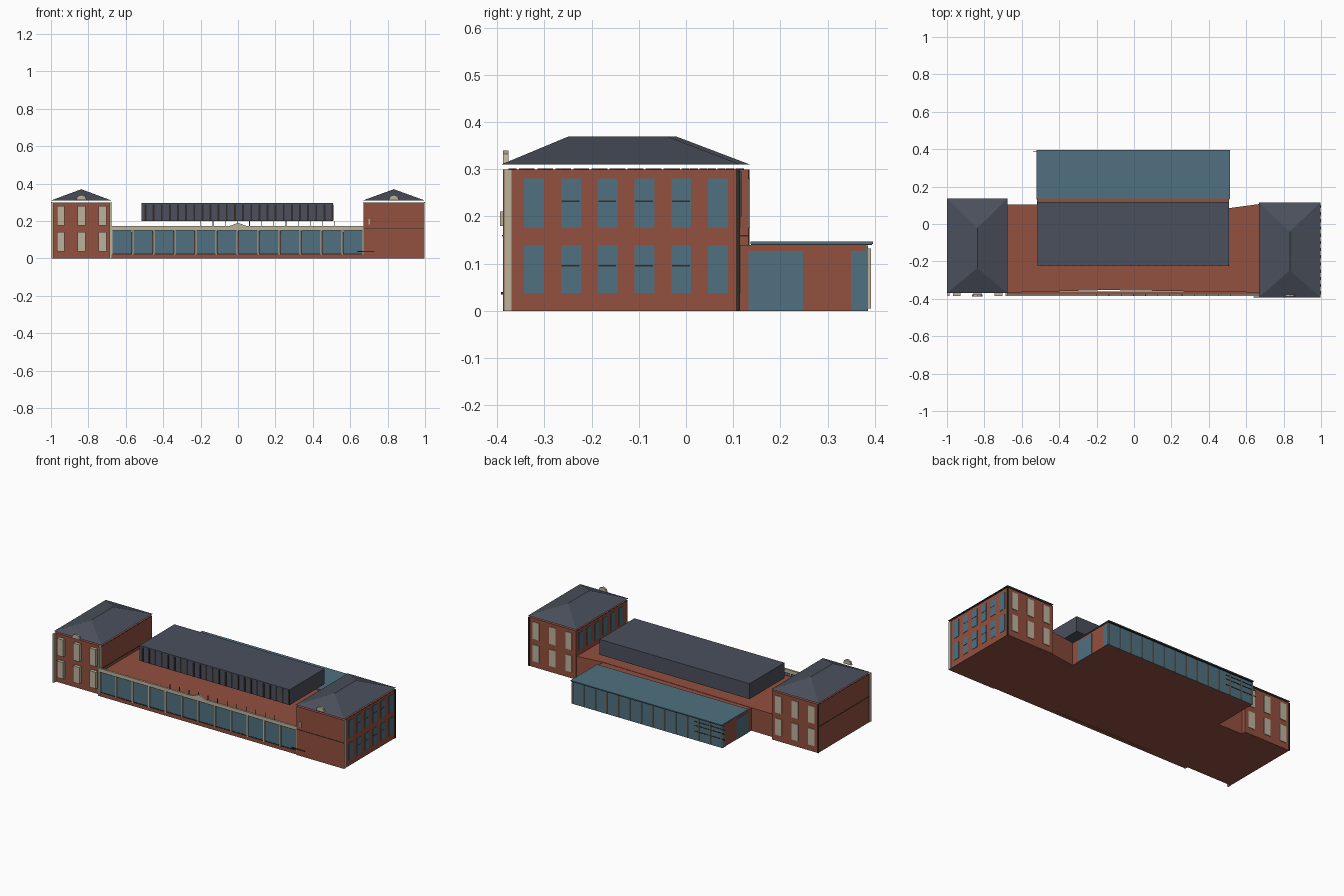
import bpy, bmesh

if "Cube" in bpy.data.objects:
    bpy.data.objects.remove(bpy.data.objects["Cube"])


def material(name, rgb):
    m = bpy.data.materials.new(name)
    m.diffuse_color = (*rgb, 1)
    m.use_nodes = True
    m.node_tree.nodes["Principled BSDF"].inputs["Base Color"].default_value = m.diffuse_color
    return m


BRICK = material("brick", (0.29, 0.08, 0.05))
SLATE = material("slate", (0.07, 0.08, 0.107))
GLASS = material("glass", (0.08, 0.165, 0.215))
STONE = material("stone", (0.5, 0.45, 0.33))
DARK = material("dark_trim", (0.035, 0.025, 0.018))


def finish(name, bm, mat):
    bmesh.ops.recalc_face_normals(bm, faces=bm.faces)
    me = bpy.data.meshes.new(name)
    bm.to_mesh(me)
    bm.free()
    ob = bpy.data.objects.new(name, me)
    me.materials.append(mat)
    bpy.context.collection.objects.link(ob)
    return ob


def boxes(name, items, mat, open_bottom=False):
    """Each item is (x0, x1, y0, y1, z0, z1)."""
    bm = bmesh.new()
    for x0, x1, y0, y1, z0, z1 in items:
        r = bmesh.ops.create_cube(bm, size=1)
        for v in r["verts"]:
            v.co = (x0 + (v.co.x + .5) * (x1 - x0),
                    y0 + (v.co.y + .5) * (y1 - y0),
                    z0 + (v.co.z + .5) * (z1 - z0))
    if open_bottom:
        bm.normal_update()
        low = [f for f in bm.faces if f.normal.z < -.5]
        bmesh.ops.delete(bm, geom=low, context='FACES')
    return finish(name, bm, mat)


def prism(name, pts, vec, mat):
    """Extrude a 3D outline along vec."""
    bm = bmesh.new()
    f = bm.faces.new([bm.verts.new(p) for p in pts])
    r = bmesh.ops.extrude_face_region(bm, geom=[f])
    for v in r["geom"]:
        if isinstance(v, bmesh.types.BMVert):
            v.co = [a + b for a, b in zip(v.co, vec)]
    if not any(g.is_valid and len(g.link_faces) == 1 for g in bm.edges) and len(bm.faces) < len(pts) + 2:
        bm.faces.new([v for v in f.verts])
    return finish(name, bm, mat)


def hip_roof(name, x0, x1, y0, y1, r0, r1, z0, z1):
    xm = (x0 + x1) / 2
    bm = bmesh.new()
    a, b, c, d, e, f = [bm.verts.new(p) for p in (
        (x0, y0, z0), (x1, y0, z0), (x1, y1, z0), (x0, y1, z0), (xm, r0, z1), (xm, r1, z1))]
    for q in ((a, b, e), (b, c, f, e), (c, d, f), (d, a, e, f), (d, c, b, a)):
        bm.faces.new(q)
    return finish(name, bm, SLATE)


ROWS = ((.038, .14), (.175, .28))
COLS_Y = [-.322 + .078 * i for i in range(6)]

# Two-storey end wings with hipped roofs
for side, x0, x1, y0, y1 in (("left", -.995, -.68, -.365, .132), ("right", .672, .995, -.388, .112)):
    xm = (x0 + x1) / 2
    boxes(side + "_wing_walls", [(x0, x1, y0, y1, 0, .3)], BRICK)
    hip_roof(side + "_wing_roof", x0 - .004, x1 + .003, y0 - .004, y1 + .004,
             -.235 if side == "left" else -.248, -.022 if side == "left" else -.04, .31, .37)
    cols = [xm + d for d in (-.112, 0, .112)]
    boxes(side + "_wing_rear_windows",
          [(x - .022, x + .022, y1 - .004, y1 + .004, a, b) for x in cols for a, b in ROWS], STONE)
    # roof ornament at the front eave
    prism(side + "_roof_gablet", [(xm - .028, -.388, .312), (xm + .028, -.388, .312),
                                  (xm + .02, -.388, .332), (xm, -.388, .34), (xm - .02, -.388, .332)],
          (0, .012, 0), STONE)
    # eave brackets
    n = 13
    boxes(side + "_eave_brackets",
          [(x, x + .004, y0 + (y1 - y0) * (i + .3) / n, y0 + (y1 - y0) * (i + .75) / n, .299, .302)
           for x in (x0 - .004, x1) for i in range(n)], DARK)

# Left wing front windows and corner pilasters
boxes("left_wing_front_windows",
      [(x - .021, x + .021, -.384, -.364, a, b) for x in (-.948, -.836, -.724) for a, b in ROWS], STONE)
boxes("corner_pilasters", [(-.997, -.987, -.385, -.365, 0, .3), (-.688, -.676, -.385, -.365, 0, .3),
                           (.99, .998, -.385, -.37, 0, .3)], STONE)
# String courses on the plain walls
boxes("string_courses", [(-.997, -.994, -.365, .132, .158, .161), (-.681, -.678, -.365, .132, .158, .161),
                         (.672, .995, -.39, -.387, .158, .161)], DARK)
# Right wing side windows with glazing bars
boxes("right_wing_outer_windows",
      [(.99, .997, y - .021, y + .021, a, b) for y in COLS_Y for a, b in ROWS], GLASS)
boxes("right_wing_inner_windows",
      [(.67, .675, y - .021, y + .021, *ROWS[1]) for y in COLS_Y], GLASS)
boxes("window_bars", [(.996, .998, y - .02, y + .018, z, z + .003)
                      for y in COLS_Y[1:5] for z in (.094, .231)], DARK)
boxes("downpipes", [(.988, .998, .106, .114, 0, .3), (-.997, -.99, .127, .135, 0, .3)], DARK)

# Low central block, slightly irregular footprint
prism("central_block", [(-.68, -.367, 0), (-.15, -.353, 0), (.672, -.366, 0),
                        (.672, .107, 0), (.51, .085, 0), (-.52, .103, 0), (-.68, .105, 0)],
      (0, 0, .142), BRICK)

# Glazed front facade: plinth, panes, mullions, cornice
X0, BAY = -.676, .1122
boxes("facade_plinth", [(-.68, .672, -.383, -.36, 0, .022)], BRICK)
boxes("facade_panes", [(X0 + BAY * i + .005, X0 + BAY * (i + 1) - .005, -.38, -.376, .024, .15)
                       for i in range(12)], GLASS)
boxes("facade_mullions", [(X0 + BAY * i - .004, X0 + BAY * i + .004, -.386, -.374, .02, .153)
                          for i in range(13)], STONE)
boxes("facade_rails", [(X0, .672, -.383, -.375, .02, .026), (X0, .672, -.383, -.375, .148, .154)], DARK)
boxes("facade_cornice", [(-.68, .672, -.385, -.373, .153, .172)], STONE)
prism("facade_pediment", [(-.05, -.385, .172), (.05, -.385, .172), (0, -.385, .19)], (0, .01, 0), STONE)
boxes("parapet_pins", [(-.2 + .065 * i, -.197 + .065 * i, -.381, -.378, .172, .2) for i in range(12)], DARK)
boxes("front_lamp", [(.697, .706, -.394, -.386, .18, .21)], STONE)
boxes("front_handrail", [(.64, .73, -.392, -.388, .035, .04)], DARK)

# Raised rooftop box, open below, with ribbed front
boxes("rooftop_box", [(-.517, .508, -.222, .118, .2, .295)], SLATE, open_bottom=True)
boxes("rooftop_ribs", [(-.5 + .0435 * i, -.49 + .0435 * i, -.225, -.221, .203, .288)
                       for i in range(24)], DARK)

# Rear glazed extension with thin glass roof
boxes("extension_body", [(-.518, .508, .08, .382, 0, .14)], BRICK)
boxes("extension_roof", [(-.522, .512, .137, .396, .142, .147)], GLASS)
boxes("extension_roof_edge", [(-.52, .51, .138, .394, .139, .1425)], DARK)
boxes("extension_rear_glass", [(-.519, .509, .381, .386, 0, .138)], GLASS)
boxes("extension_side_glass", [(x, x + .003, a, b, 0, .127) for x in (-.52, .507)
                               for a, b in ((.132, .248), (.35, .385))], GLASS)
boxes("extension_mullions", [(-.516 + .0785 * i - .002, -.516 + .0785 * i + .002, .385, .392, .005, .132)
                             for i in range(14)], STONE)
boxes("extension_handrails", [(-.54, -.33, .388, .391, z, z + .003) for z in (.055, .09, .115)], DARK)
